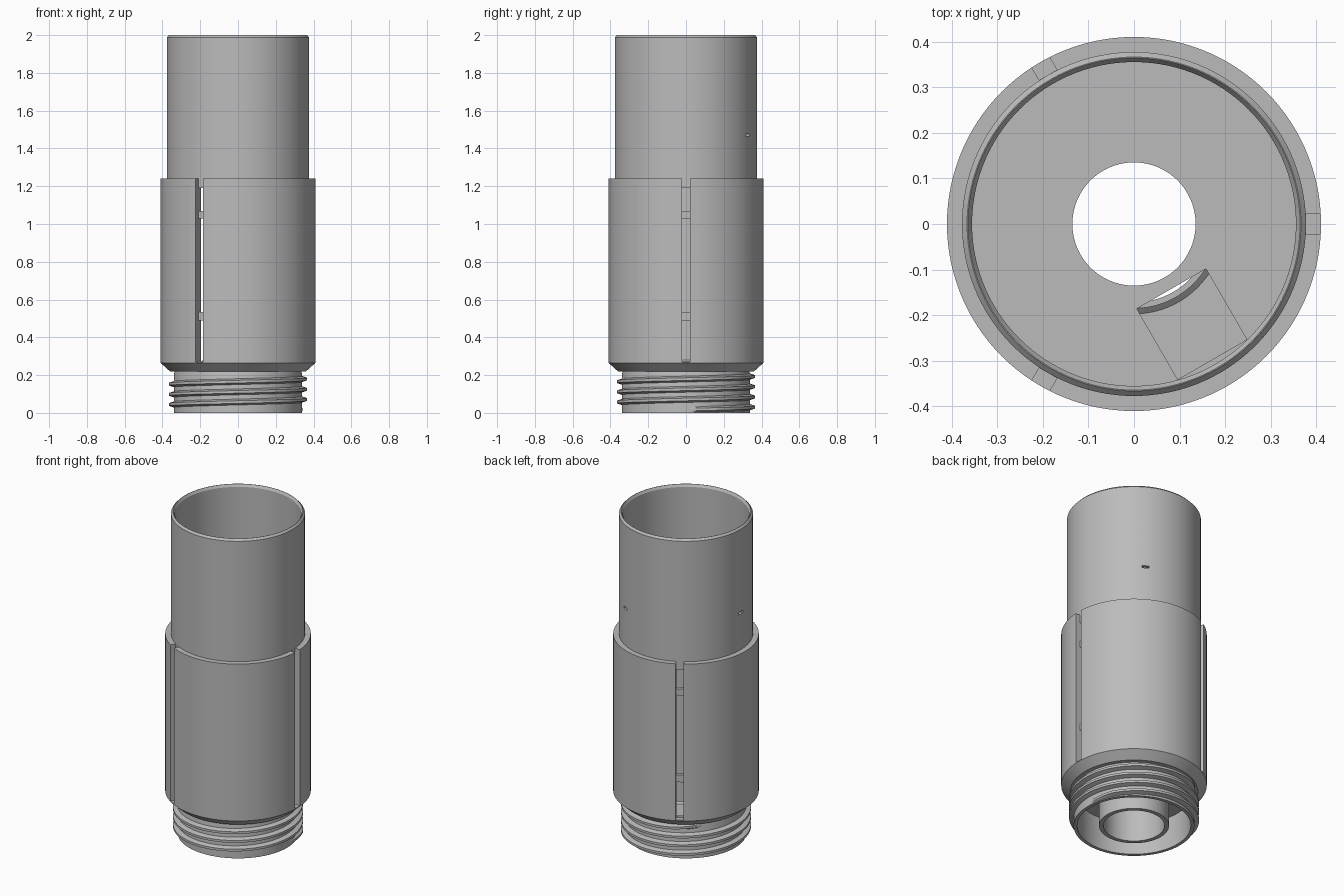
import bpy, bmesh
from math import sin, cos, pi, radians
from mathutils import Matrix

cube = bpy.data.objects.get("Cube")
if cube:
    bpy.data.objects.remove(cube, do_unlink=True)

SEGS = 120

grey = bpy.data.materials.new("plain_grey")
grey.use_nodes = True
GREY = (0.5, 0.5, 0.5, 1)
grey.diffuse_color = GREY
grey.node_tree.nodes["Principled BSDF"].inputs["Base Color"].default_value = GREY


def make(name, bm):
    bmesh.ops.recalc_face_normals(bm, faces=bm.faces[:])
    mesh = bpy.data.meshes.new(name)
    bm.to_mesh(mesh)
    bm.free()
    mesh.materials.append(grey)
    obj = bpy.data.objects.new(name, mesh)
    bpy.context.collection.objects.link(obj)
    return obj


def select(obj):
    bpy.ops.object.select_all(action='DESELECT')
    obj.select_set(True)
    bpy.context.view_layer.objects.active = obj


def lathe(name, profile):
    """Revolve a closed (radius, height) loop about z."""
    bm = bmesh.new()
    rings = []
    for i in range(SEGS):
        a = 2 * pi * i / SEGS
        rings.append([bm.verts.new((r * cos(a), r * sin(a), z)) for r, z in profile])
    n = len(profile)
    for i, ring in enumerate(rings):
        nxt = rings[(i + 1) % SEGS]
        for j in range(n):
            k = (j + 1) % n
            bm.faces.new((ring[j], nxt[j], nxt[k], ring[k]))
    return make(name, bm)


def add_box(bm, r0, r1, width, z0, z1, angle):
    """Box reaching from r0 to r1 along a compass angle."""
    m = (Matrix.Rotation(radians(angle), 4, 'Z')
         @ Matrix.Translation(((r0 + r1) / 2, 0, (z0 + z1) / 2))
         @ Matrix.Diagonal((r1 - r0, width, z1 - z0, 1)))
    bmesh.ops.create_cube(bm, size=1, matrix=m)


def cut(target, bm):
    cutter = make("cutter", bm)
    cutter.hide_render = True
    mod = target.modifiers.new("cut", 'BOOLEAN')
    mod.operation = 'DIFFERENCE'
    mod.solver = 'EXACT'
    mod.object = cutter
    select(target)
    bpy.ops.object.modifier_apply(modifier=mod.name)
    bpy.data.objects.remove(cutter, do_unlink=True)


# Outer shell: threaded neck, cone, wide sleeve, slim upper tube, and floor
shell = lathe("outer_shell", [
    (0.32, 0), (0.34, 0), (0.34, 0.2), (0.335, 0.22), (0.36, 0.22),
    (0.41, 0.265), (0.41, 1.24), (0.377, 1.24), (0.377, 1.988), (0.366, 2),
    (0.364, 2), (0.355, 1.985), (0.355, 0.27), (0.18, 0.27), (0.18, 0.2),
    (0.32, 0.2)])

# Long grooves, each opened by three slots with bridges left between them
grooves = bmesh.new()
slots = bmesh.new()
for angle in (0, 120, 240):
    add_box(grooves, 0.377, 0.5, 0.045, 0.27, 1.3, angle)
    for z0, z1 in ((0.275, 0.49), (0.535, 1.03), (1.07, 1.19)):
        add_box(slots, 0.3, 0.39, 0.045, z0, z1, angle)
# Small holes in the upper tube
for angle in (60, 180):
    add_box(slots, 0.3, 0.45, 0.04, 1.463, 1.477, angle)
cut(shell, grooves)
cut(shell, slots)

# Inner tube through the middle
tube = lathe("inner_tube", [
    (0.172, 0), (0.197, 0), (0.197, 0.27), (0.185, 0.28), (0.185, 1.195),
    (0.172, 1.195)])

# Deck with a round hole and a rectangular opening
deck = lathe("deck", [(0.135, 1.19), (0.356, 1.19), (0.356, 1.23), (0.135, 1.23)])
notch = bmesh.new()
add_box(notch, 0.164, 0.343, 0.175, 1.1, 1.3, 300)
cut(deck, notch)

# Screw thread: a ridge swept along a rising helix, tapering at both ends
bm = bmesh.new()
PITCH, TURNS = 0.054, 3.4
steps = int(SEGS * TURNS)
last = None
for i in range(steps + 1):
    a = 2 * pi * i / SEGS
    zc = 0.017 + PITCH * i / SEGS
    grow = max(0.02, min(1, i / 10, (steps - i) / 10))
    section = ((0.336, -0.017), (0.336 + 0.03 * grow, -0.007),
               (0.336 + 0.03 * grow, 0.007), (0.336, 0.017))
    ring = [bm.verts.new((r * cos(a), r * sin(a), zc + dz)) for r, dz in section]
    if last:
        for j in range(4):
            k = (j + 1) % 4
            bm.faces.new((last[j], ring[j], ring[k], last[k]))
    else:
        bm.faces.new(ring)
    last = ring
bm.faces.new(last)
thread = make("screw_thread", bm)

for obj in (shell, tube, deck, thread):
    select(obj)
    bpy.ops.object.shade_smooth_by_angle(angle=radians(25))
